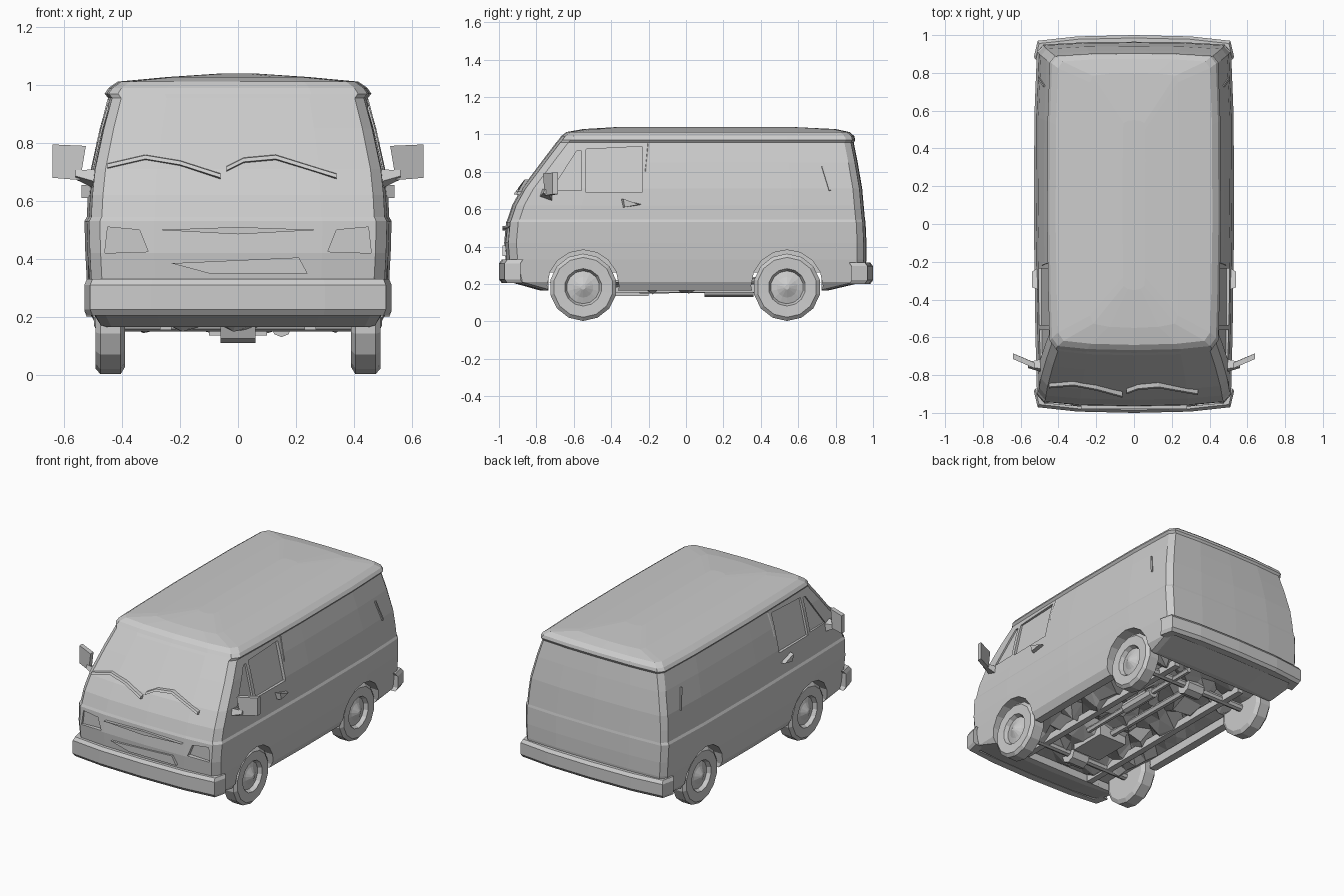
import bpy, bmesh, math, random
from mathutils import Vector

if "Cube" in bpy.data.objects:
    bpy.data.objects.remove(bpy.data.objects["Cube"])

random.seed(4)


def make(name, verts, faces):
    me = bpy.data.meshes.new(name)
    me.from_pydata([tuple(v) for v in verts], [], faces)
    bm = bmesh.new()
    bm.from_mesh(me)
    bmesh.ops.recalc_face_normals(bm, faces=bm.faces)
    bm.to_mesh(me)
    bm.free()
    ob = bpy.data.objects.new(name, me)
    bpy.context.collection.objects.link(ob)
    return ob


def loft(name, rings):
    """Skin a list of equal-length closed rings and cap both ends."""
    n = len(rings[0])
    verts = [p for r in rings for p in r]
    faces = [(k * n + i, k * n + (i + 1) % n, (k + 1) * n + (i + 1) % n, (k + 1) * n + i)
             for k in range(len(rings) - 1) for i in range(n)]
    faces += [tuple(range(n)), tuple(range(len(verts) - n, len(verts)))]
    return make(name, verts, faces)


def box(name, lo, hi):
    ring = lambda z: [(lo[0], lo[1], z), (hi[0], lo[1], z), (hi[0], hi[1], z), (lo[0], hi[1], z)]
    return loft(name, [ring(lo[2]), ring(hi[2])])


def rod(name, a, b, r, n=8):
    a, b = Vector(a), Vector(b)
    q = (b - a).to_track_quat('Z', 'Y')
    circ = [q @ Vector((r * math.cos(t), r * math.sin(t), 0))
            for t in (2 * math.pi * i / n for i in range(n))]
    return loft(name, [[a + c for c in circ], [b + c for c in circ]])


# Body levels: height, front y, back y, half width
LEVELS = [(0.165, -0.78, 0.76, 0.485), (0.21, -0.94, 0.95, 0.51), (0.33, -0.965, 0.965, 0.522),
          (0.42, -0.972, 0.965, 0.527), (0.53, -0.962, 0.96, 0.53), (0.545, -0.955, 0.957, 0.522),
          (0.62, -0.93, 0.95, 0.518), (0.71, -0.88, 0.942, 0.508), (0.85, -0.775, 0.918, 0.477),
          (0.955, -0.695, 0.897, 0.448), (0.97, -0.682, 0.905, 0.46), (0.99, -0.668, 0.90, 0.447),
          (1.012, -0.64, 0.875, 0.415), (1.028, -0.55, 0.80, 0.24), (1.04, -0.35, 0.55, 0.06)]


def half_width(z):
    for a, b in zip(LEVELS, LEVELS[1:]):
        if z <= b[0]:
            return a[3] + (b[3] - a[3]) * (z - a[0]) / (b[0] - a[0])


def section(z, f, b, w):
    half = [(0.55, f + 0.006), (0.9, f + 0.022), (0.97, f + 0.065), (0.985, f * 0.6),
            (1.0, 0.0), (0.995, b * 0.6), (0.97, b - 0.05), (0.91, b - 0.015), (0.5, b - 0.003)]
    right = [(w * x, y, z) for x, y in half]
    return [(0, f, z)] + right + [(0, b, z)] + [(-x, y, z) for x, y, z in reversed(right)]


body = loft("van_body", [section(*l) for l in LEVELS])
AXLES = (-0.55, 0.54)
cutters = []

# Wheel wells and open underside
for s in (-1, 1):
    for y in AXLES:
        cutters.append(rod("well_cutter", (s * 0.34, y, 0.19), (s * 0.7, y, 0.19), 0.192, 16))
cutters.append(box("floor_cutter", (-0.43, -0.735, 0.0), (0.43, 0.725, 0.26)))

# Recessed side windows and headlights
WINDOWS = [[(-0.72, 0.70), (-0.585, 0.91), (-0.56, 0.91), (-0.56, 0.70)],
           [(-0.535, 0.69), (-0.535, 0.92), (-0.235, 0.935), (-0.235, 0.69)]]
for s in (-1, 1):
    for pts in WINDOWS:
        cutters.append(loft("window_cutter", [[(s * (half_width(z) * 0.985 + d), y, z) for y, z in pts]
                                              for d in (-0.014, 0.1)]))
    lamp = [(0.31, 0.425), (0.46, 0.42), (0.45, 0.51), (0.34, 0.50)]
    cutters.append(loft("headlight_cutter", [[(s * x, y, z) for x, z in lamp] for y in (-0.935, -1.1)]))

for c in cutters:
    m = body.modifiers.new("cut", 'BOOLEAN')
    m.operation, m.object, m.solver = 'DIFFERENCE', c, 'EXACT'
bpy.context.view_layer.update()
cut_mesh = bpy.data.meshes.new_from_object(body.evaluated_get(bpy.context.evaluated_depsgraph_get()))
body.modifiers.clear()
body.data = cut_mesh
for c in cutters:
    bpy.data.objects.remove(c)


# Bowed wrap-around bumpers
def bumper(name, s, z0, z1):
    plan = [(0.0, 1.0), (0.3, 0.993), (0.51, 0.97), (0.53, 0.885), (0.48, 0.885), (0.46, 0.94), (0.0, 0.95)]
    pts = plan + [(-x, y) for x, y in reversed(plan[1:-1])]
    loft(name, [[(x * k, s * y * k, z) for x, y in pts]
                for z, k in ((z0, 0.985), (z0 + 0.02, 1.0), (z1 - 0.02, 1.0), (z1, 0.985))])


bumper("front_bumper", -1, 0.205, 0.33)
bumper("rear_bumper", 1, 0.20, 0.315)

# Grille bulge and the trim crease above it
for name, pts in (("grille", [(-0.23, 0.385), (-0.1, 0.35), (0.24, 0.35), (0.21, 0.405)]),
                  ("nose_trim", [(-0.28, 0.50), (0.0, 0.485), (0.28, 0.50), (0.0, 0.51)])):
    loft(name, [[(x, y, z) for x, z in pts] for y in (-0.95, -0.98)])

# Wipers lying on the windscreen base
for k, path in enumerate(([(-0.45, 0.72), (-0.32, 0.75), (-0.2, 0.73), (-0.06, 0.685)],
                          [(-0.04, 0.71), (0.02, 0.74), (0.13, 0.75), (0.34, 0.685)])):
    rings = []
    for x, z in path:
        y = -0.88 + (z - 0.71) * 0.75 + 0.03 * (x / 0.5) ** 2
        rings.append([(x, y + 0.01, z - 0.012), (x, y - 0.022, z - 0.005),
                      (x, y - 0.014, z + 0.008), (x, y + 0.012, z + 0.01)])
    loft("wiper_%d" % (k + 1), rings)

for s, side in ((-1, "left"), (1, "right")):
    # Door mirror and its bracket
    face = [(0.525, -0.765, 0.79), (0.64, -0.715, 0.795), (0.64, -0.715, 0.68), (0.545, -0.755, 0.672)]
    loft(side + "_mirror", [[(s * x, y + d, z) for x, y, z in face] for d in (0.0, 0.03)])
    arm = [(-0.79, 0.66), (-0.71, 0.63), (-0.71, 0.69), (-0.77, 0.71)]
    loft(side + "_mirror_arm", [[(s * 0.47, y, z) for y, z in arm],
                                [(s * 0.56, -0.745 + (y + 0.745) * 0.4, 0.69 + (z - 0.67) * 0.4) for y, z in arm]])
    # Door handle
    handle = [(-0.35, 0.655), (-0.23, 0.625), (-0.34, 0.61)]
    loft(side + "_door_handle", [[(s * 0.5, y, z) for y, z in handle],
                                 [(s * 0.54, -0.3 + (y + 0.3) * 0.7, z) for y, z in handle]])
    # Door pillar crease and rear vent slit
    for name, y0, z0, y1, z1 in (("door_pillar", -0.215, 0.80, -0.2, 0.95),
                                 ("rear_vent", 0.77, 0.70, 0.73, 0.83)):
        rod(side + "_" + name, (s * (half_width(z0) * 0.99 - 0.002), y0, z0),
            (s * (half_width(z1) * 0.99 - 0.002), y1, z1), 0.008, 4)
    # Wheels: lathed tyre with dished rim and pointed hub
    profile = [(0.39, 0.07), (0.39, 0.155), (0.405, 0.18), (0.475, 0.18), (0.492, 0.16),
               (0.49, 0.10), (0.465, 0.088), (0.475, 0.055), (0.497, 0.012)]
    for y, end in zip(AXLES, ("front", "rear")):
        loft("%s_%s_wheel" % (side, end),
             [[(s * x, y + r * math.cos(t), 0.182 + r * math.sin(t))
               for t in (2 * math.pi * (i + 0.5) / 14 for i in range(14))] for x, r in profile])

# Crumpled underbody machinery
nx, ny = 9, 17
verts = []
for j in range(ny):
    for i in range(nx):
        edge = i in (0, nx - 1) or j in (0, ny - 1)
        jit = 0 if edge else 0.025
        verts.append((-0.42 + 0.84 * i / (nx - 1) + random.uniform(-jit, jit),
                      -0.73 + 1.45 * j / (ny - 1) + random.uniform(-jit, jit),
                      0.21 if edge else random.uniform(0.14, 0.24)))
faces = []
for j in range(ny - 1):
    for i in range(nx - 1):
        a = j * nx + i
        faces += [(a, a + 1, a + nx + 1), (a, a + nx + 1, a + nx)]
make("underbody", verts, faces)

# Axles, chassis rails, drive shaft and exhaust
for y, end in zip(AXLES, ("front", "rear")):
    rod(end + "_axle", (-0.41, y, 0.175), (0.41, y, 0.175), 0.025)
    rod(end + "_differential", (-0.06, y, 0.165), (0.06, y, 0.165), 0.055)
for s, side in ((-1, "left"), (1, "right")):
    box(side + "_chassis_rail", (s * 0.25 - 0.02, -0.72, 0.155), (s * 0.25 + 0.02, 0.71, 0.2))
rod("drive_shaft", (0, -0.4, 0.18), (0, 0.5, 0.17), 0.022, 6)
rod("exhaust_pipe", (0.15, -0.25, 0.165), (0.15, 0.7, 0.17), 0.018, 6)
rod("silencer", (0.15, 0.1, 0.165), (0.15, 0.36, 0.165), 0.035)
box("engine_sump", (-0.1, -0.45, 0.135), (0.1, -0.2, 0.22))
